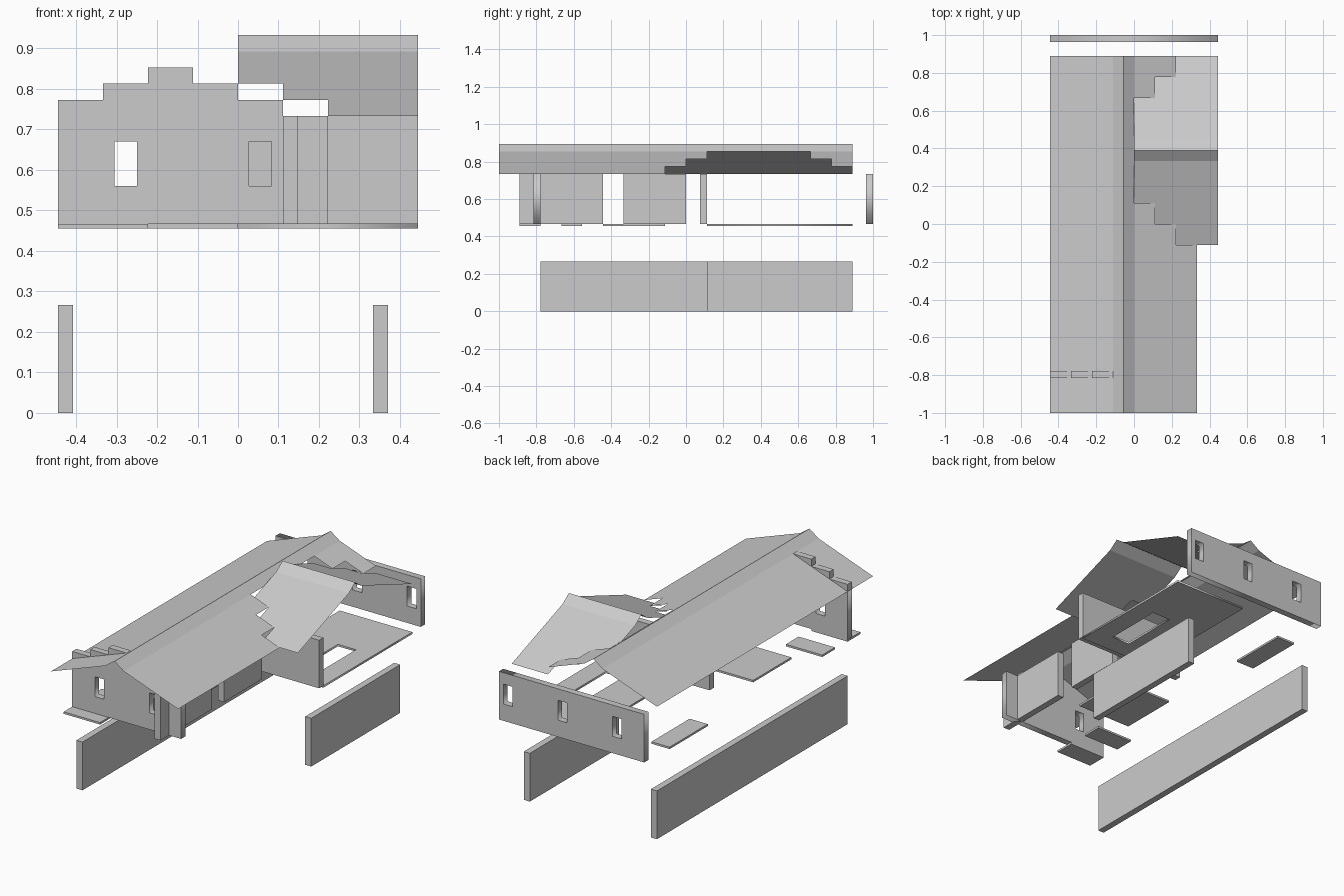
import bpy, bmesh
from math import pi

if "Cube" in bpy.data.objects:
    bpy.data.objects.remove(bpy.data.objects["Cube"])

U = 1 / 9          # plan module
S = 0.04           # roof rise per module
E = 0.733          # eaves height
F = 0.467          # floor level
T = 0.037          # wall thickness
L = -4 * U         # left side


def add(name, bm):
    me = bpy.data.meshes.new(name)
    bm.to_mesh(me)
    bm.free()
    ob = bpy.data.objects.new(name, me)
    bpy.context.collection.objects.link(ob)
    return ob


def box(name, x0, x1, y0, y1, z0, z1):
    bm = bmesh.new()
    bmesh.ops.create_cube(bm, size=1)
    for v in bm.verts:
        v.co = ((x0, x1)[v.co.x > 0], (y0, y1)[v.co.y > 0], (z0, z1)[v.co.z > 0])
    return add(name, bm)


def panel(name, rects, thick, loc, upright):
    """Flat plate: the first rectangle is the outline, the rest are holes."""
    cu = bpy.data.curves.new(name, 'CURVE')
    cu.dimensions, cu.fill_mode, cu.extrude = '2D', 'BOTH', thick / 2
    for x0, x1, y0, y1 in rects:
        sp = cu.splines.new('POLY')
        sp.points.add(3)
        for p, c in zip(sp.points, ((x0, y0), (x1, y0), (x1, y1), (x0, y1))):
            p.co = (*c, 0, 1)
        sp.use_cyclic_u = True
    tmp = bpy.data.objects.new(name + "_outline", cu)
    bpy.context.collection.objects.link(tmp)
    bpy.context.view_layer.update()
    me = bpy.data.meshes.new_from_object(tmp.evaluated_get(bpy.context.evaluated_depsgraph_get()))
    bpy.data.objects.remove(tmp)
    ob = bpy.data.objects.new(name, me)
    bpy.context.collection.objects.link(ob)
    ob.location = loc
    if upright:
        ob.rotation_euler.x = pi / 2
    return ob


def sheet(name, quads):
    bm = bmesh.new()
    for q in quads:
        bm.faces.new([bm.verts.new(p) for p in q])
    bmesh.ops.remove_doubles(bm, verts=bm.verts, dist=1e-4)
    for f in bm.faces:
        f.normal_update()
        if f.normal.z < 0:
            f.normal_flip()
    return add(name, bm)


def along_y(xa, za, xb, zb, y0, y1):
    return [(xa, y0, za), (xb, y0, zb), (xb, y1, zb), (xa, y1, za)]


def along_x(ya, za, yb, zb, x0, x1):
    return [(x0, ya, za), (x1, ya, za), (x1, yb, zb), (x0, yb, zb)]


# Main roof: left slope, ridge cap, right slope stepped back around the wing
B, R, M = 8 * U, 3 * U, -U / 2
main = [along_y(L, E, -U, E + 3 * S, -1, B),
        along_y(-U, E + 3 * S, M, E + 4 * S, -1, B),
        along_y(M, E + 4 * S, 0, E + 3 * S, -1, B)]
for k in range(3):
    xa, xb = R - k * U, R - (k + 1) * U
    za, zb = E + k * S, E + (k + 1) * S
    main.append(along_y(xa, za, xb, zb, -1, (k - 1) * U))
    if k:
        main.append(along_y(xa, za, xb, zb, B - k * U, B))
sheet("main_roof", main)

# Wing roof: four stepped courses on each side plus the ridge cap
W, C = 4 * U, 3.5 * U
wing = []
for k in range(4):
    x0 = max(0, 2 - k) * U
    za, zb = E + k * S, E + (k + 1) * S
    wing.append(along_x((k - 1) * U, za, k * U, zb, x0, W))
    wing.append(along_x((8 - k) * U, za, (7 - k) * U, zb, x0, W))
for y in (3 * U, 4 * U):
    wing.append(along_x(y, E + 4 * S, C, E + 5 * S, 0, W))
sheet("wing_roof", wing)

# Stepped gable above the front wall
for k in range(3):
    box(f"gable_course_{k + 1}", L + k * U, (1 - k) * U, -7 * U - T, -7 * U,
        E + k * S, E + (k + 1) * S)

# Front and back walls with windows
def window(c):
    return (c - U / 4, c + U / 4, 0.56, 0.67)

panel("front_wall", [(L, 2 * U, F, E), window(-2.5 * U), window(U / 2)],
      T, (0, -7 * U - T / 2, 0), True)
panel("back_wall", [(L, W, F, E), window(-2.5 * U), window(U / 2), window(3.5 * U)],
      T, (0, 1 - T / 2, 0), True)

# Walls beside the porch and across the wing
box("porch_wall_front", U, U + T, -8 * U, -4 * U, F, E)
box("porch_wall_rear", U, U + T, -3 * U, 0, F, E)
box("wing_front_wall", -2 * U, W, U - T, U, F, E)

# Long side walls resting at ground level
box("left_side_wall", L, L + T, -7 * U, B, 0, 0.267)
box("right_side_wall", R, R + T, U, B, 0, 0.267)

# Floor plates
FT = 0.011
panel("wing_floor", [(0, W, U, B), (2 * U, 3 * U, 2 * U, 5 * U)],
      FT, (0, 0, F - FT / 2), False)
for name, x0, x1, y0, y1 in (("front_floor", -4, -2, -8, -7),
                             ("small_floor", -4, -2, -6, -5),
                             ("middle_floor", -3, 0, -4, -1),
                             ("rear_floor", -4, -3, 4, 7)):
    box(name, x0 * U, x1 * U, y0 * U, y1 * U, F - FT, F)
